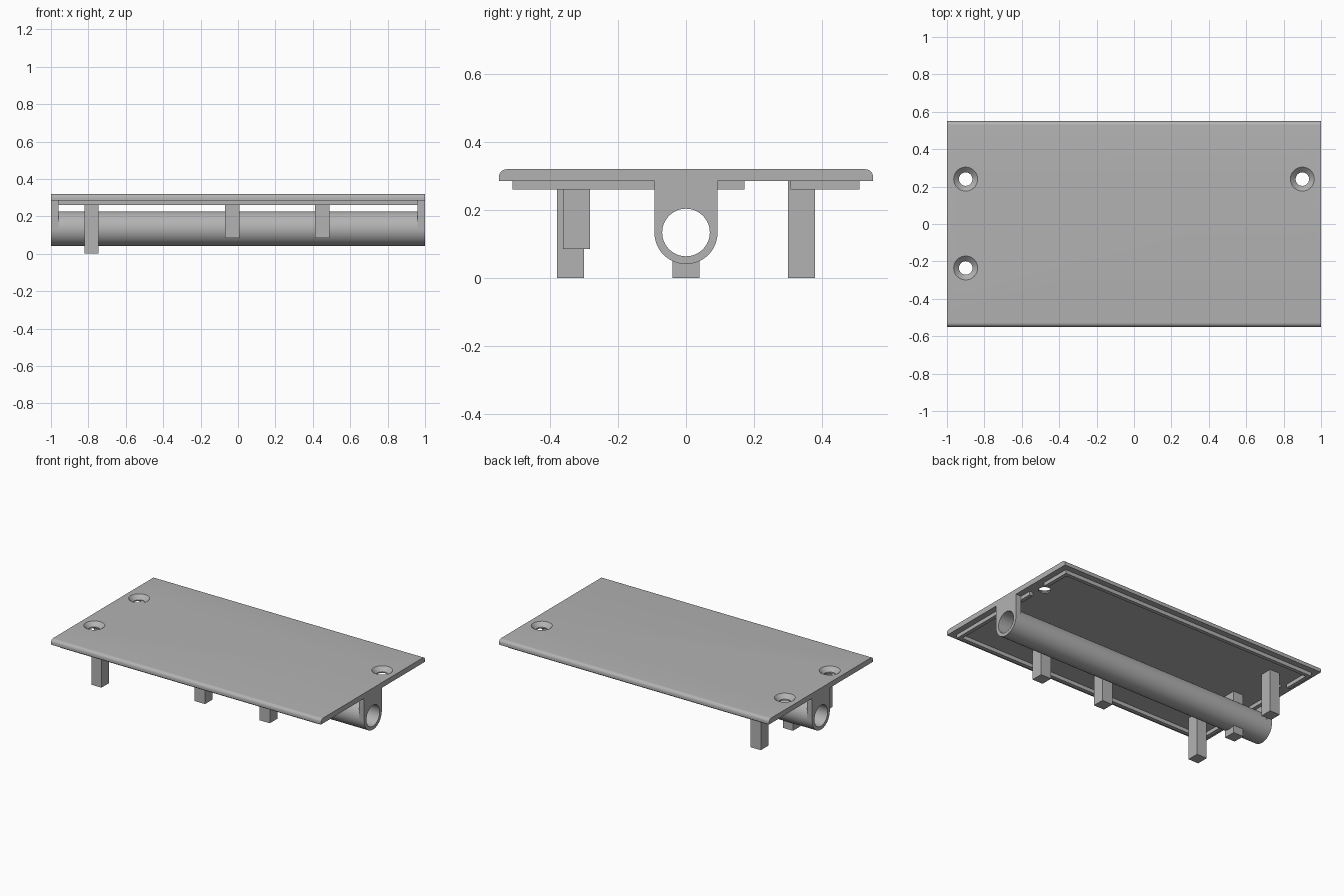
import bpy, bmesh
from math import pi, sin, cos, radians

cube = bpy.data.objects.get("Cube")
if cube:
    bpy.data.objects.remove(cube, do_unlink=True)

grey = bpy.data.materials.new("plain grey")
grey.use_nodes = True
grey.diffuse_color = (0.45, 0.45, 0.45, 1)
grey.node_tree.nodes["Principled BSDF"].inputs["Base Color"].default_value = (0.45, 0.45, 0.45, 1)

PLATE_LOW, PLATE_TOP = 0.285, 0.32
LIP_LOW = 0.26
TUBE_Z, TUBE_R, BORE_R = 0.134, 0.093, 0.07
END = 0.04          # thickness of the tube end brackets


def finish(name, bm):
    bmesh.ops.recalc_face_normals(bm, faces=bm.faces)
    mesh = bpy.data.meshes.new(name)
    bm.to_mesh(mesh)
    bm.free()
    mesh.materials.append(grey)
    obj = bpy.data.objects.new(name, mesh)
    bpy.context.collection.objects.link(obj)
    return obj


def prism(name, outline, x0, x1):
    """Extrude a (y, z) outline along x."""
    bm = bmesh.new()
    face = bm.faces.new([bm.verts.new((x0, y, z)) for y, z in outline])
    out = bmesh.ops.extrude_face_region(bm, geom=[face])
    moved = [v for v in out["geom"] if isinstance(v, bmesh.types.BMVert)]
    bmesh.ops.translate(bm, vec=(x1 - x0, 0, 0), verts=moved)
    return finish(name, bm)


def box(name, x0, x1, y0, y1, z0, z1):
    return prism(name, [(y0, z0), (y1, z0), (y1, z1), (y0, z1)], x0, x1)


def arc(cy, cz, r, a0, a1, n):
    angles = [radians(a0 + (a1 - a0) * i / n) for i in range(n + 1)]
    return [(cy + r * cos(a), cz + r * sin(a)) for a in angles]


def cone(name, x, y, z0, z1, r0, r1):
    bm = bmesh.new()
    bmesh.ops.create_cone(bm, cap_ends=True, segments=48, radius1=r0, radius2=r1, depth=z1 - z0)
    bmesh.ops.translate(bm, vec=(x, y, (z0 + z1) / 2), verts=bm.verts)
    return finish(name, bm)


def cut(obj, cutter):
    mod = obj.modifiers.new("cut", "BOOLEAN")
    mod.operation, mod.solver, mod.object = "DIFFERENCE", "EXACT", cutter
    bpy.context.view_layer.objects.active = obj
    bpy.ops.object.modifier_apply(modifier=mod.name)
    bpy.data.objects.remove(cutter, do_unlink=True)


def smooth(obj):
    bpy.ops.object.select_all(action="DESELECT")
    obj.select_set(True)
    bpy.context.view_layer.objects.active = obj
    bpy.ops.object.shade_smooth_by_angle(angle=radians(30))


def bore():
    return prism("bore_cutter", arc(0, TUBE_Z, BORE_R, 0, 352.5, 47), -1.1, 1.1)


# Cover plate with rounded long edges
R = 0.022
outline = [(-0.55, PLATE_LOW), (0.55, PLATE_LOW)]
outline += arc(0.55 - R, PLATE_TOP - R, R, 0, 90, 8)
outline += arc(-0.55 + R, PLATE_TOP - R, R, 90, 180, 8)
plate = prism("cover_plate", outline, -1, 1)

# Countersunk screw holes
HOLES = [(-0.9, 0.24), (-0.9, -0.235), (0.9, 0.24)]
for x, y in HOLES:
    cut(plate, cone("hole_cutter", x, y, 0.2, 0.4, 0.036, 0.036))
    cut(plate, cone("sink_cutter", x, y, 0.293, PLATE_TOP + 0.001, 0.036, 0.065))
smooth(plate)

# Locating lip under the plate, broken at the screw holes and the brackets
T, LX, LY = 0.025, 0.96, 0.51
for side, y0 in (("front", -LY), ("back", LY - T)):
    box("lip_" + side, -LX, LX, y0, y0 + T, LIP_LOW, PLATE_LOW)
GAP = 0.068
for side, s in (("left", 1), ("right", -1)):
    xs = sorted((s * LX, s * (LX - T)))
    stops = [-LY + T]
    for y in sorted(h[1] for h in HOLES if h[0] * s > 0):
        stops += [y - GAP, y + GAP]
    stops.append(LY - T)
    for a, b in zip(stops[::2], stops[1::2]):
        box("lip_" + side, *xs, a, b, LIP_LOW, PLATE_LOW)

# Round tube running the whole length
tube = prism("tube", arc(0, TUBE_Z, TUBE_R, 0, 354.375, 63), -1 + END, 1 - END)
cut(tube, bore())
smooth(tube)

# Brackets joining the tube ends to the plate
for side, x0 in (("left", 1 - END), ("right", -1)):
    shape = arc(0, TUBE_Z, TUBE_R, 180, 360, 32)
    shape += [(TUBE_R, PLATE_LOW), (-TUBE_R, PLATE_LOW)]
    bracket = prism("bracket_" + side, shape, x0, x0 + END)
    cut(bracket, bore())
    smooth(bracket)

# Three long legs, the middle one drilled by the bore
for name, y in (("front", -0.34), ("middle", 0), ("back", 0.34)):
    leg = box("leg_" + name, -0.82, -0.745, y - 0.04, y + 0.04, 0, PLATE_LOW)
    if name == "middle":
        cut(leg, bore())

# Two short pegs along the front
for name, x in (("centre", -0.03), ("left", 0.45)):
    box("peg_" + name, x - 0.039, x + 0.039, -0.362, -0.283, 0.085, PLATE_LOW)
